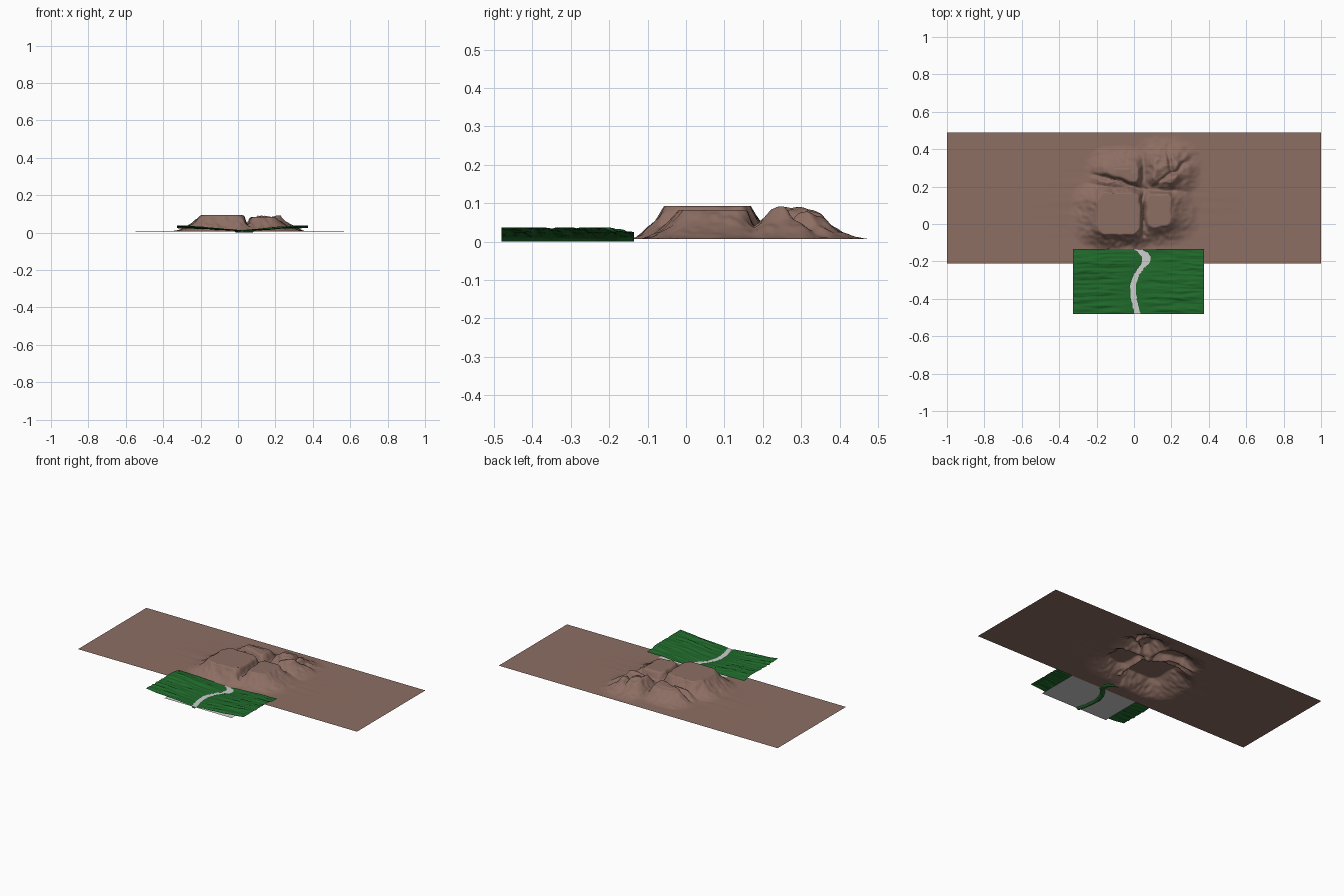
import bpy, bmesh, math
from mathutils import Vector, noise

if "Cube" in bpy.data.objects:
    bpy.data.objects.remove(bpy.data.objects["Cube"])


def material(name, rgb):
    m = bpy.data.materials.new(name)
    m.diffuse_color = (*rgb, 1)
    m.use_nodes = True
    m.node_tree.nodes["Principled BSDF"].inputs["Base Color"].default_value = m.diffuse_color
    return m


BROWN = material("earth brown", (0.266, 0.156, 0.125))
GREEN = material("grass green", (0.014, 0.140, 0.024))
WATER = material("pale water", (0.62, 0.62, 0.62))


def sheet(name, x0, x1, y0, y1, nx, ny, height, mat, warp=1.0):
    """Grid surface with z = height(x, y); warp > 1 packs columns toward the middle."""
    bm = bmesh.new()
    rows = []
    for j in range(ny + 1):
        y = y0 + (y1 - y0) * j / ny
        row = []
        for i in range(nx + 1):
            t = 2 * i / nx - 1
            t = math.copysign(abs(t) ** warp, t)
            x = (x0 + x1) / 2 + t * (x1 - x0) / 2
            row.append(bm.verts.new((x, y, height(x, y))))
        rows.append(row)
    for a, b in zip(rows, rows[1:]):
        for i in range(nx):
            bm.faces.new((a[i], a[i + 1], b[i + 1], b[i])).smooth = True
    me = bpy.data.meshes.new(name)
    bm.to_mesh(me)
    bm.free()
    me.materials.append(mat)
    ob = bpy.data.objects.new(name, me)
    bpy.context.collection.objects.link(ob)
    return ob


def n(x, y, seed=0.0):
    return noise.noise(Vector((x, y, seed)))


def step(a, b, v):
    t = min(1, max(0, (v - a) / (b - a)))
    return t * t * (3 - 2 * t)


# --- mountain: a cluster of flat-topped mesas with eroded flanks ---
BASE = 0.007
# centre x, centre y, half width, half depth, height, flank length x, flank length y
MESAS = [
    (-0.080, 0.055, 0.115, 0.110, 0.086, 0.15, 0.085),
    (0.130, 0.075, 0.065, 0.085, 0.076, 0.16, 0.11),
    (-0.060, 0.270, 0.080, 0.045, 0.070, 0.13, 0.11),
    (0.170, 0.285, 0.060, 0.060, 0.076, 0.14, 0.13),
]
# gullies: start, end, width, depth
GULLIES = [
    ((0.050, -0.06), (0.050, 0.42), 0.016, 0.030),
    ((-0.22, 0.270), (0.050, 0.185), 0.014, 0.035),
    ((0.050, 0.185), (0.200, 0.175), 0.013, 0.025),
    ((0.11, 0.20), (0.32, 0.36), 0.012, 0.022),
    ((0.20, 0.28), (0.18, 0.42), 0.010, 0.018),
]


def segment_distance(x, y, a, b):
    p, a, b = Vector((x, y)), Vector(a), Vector(b)
    t = min(1, max(0, (p - a).dot(b - a) / (b - a).length_squared))
    return (p - a - (b - a) * t).length


def mountain_height(x, y):
    if not (-0.75 < x < 0.75):
        return BASE
    top = 0
    wob = 0.012 * n(x * 14, y * 14) + 0.007 * n(x * 40, y * 40, 3)
    for k, (cx, cy, rx, ry, h, fx, fy) in enumerate(MESAS):
        dx, dy = abs(x - cx), abs(y - cy)
        # octagonal outline, then a concave flank outside it
        ex, ey = max(0, dx - rx * 0.5), max(0, dy - ry * 0.5)
        r = math.hypot(ex / (rx * 0.5), ey / (ry * 0.5))
        if r <= 0:
            top = max(top, h)
            continue
        out = math.hypot(ex, ey) * (1 - 1 / r) if r > 1 else 0
        ca = ex / (math.hypot(ex, ey) + 1e-9)
        flank = fx * ca * ca + fy * (1 - ca * ca)
        d = max(0, out + (wob if out > 0 else 0)) / flank
        z = h * max(0, 1 - d) ** 1.7
        if k > 1:                               # rear hills lean away to the back
            z -= max(0, y - cy) * 0.15 * z / h
        top = max(top, z)
    # carved gullies
    if top > 0.002:
        jx = 0.012 * n(x * 20, y * 20, 7)
        jy = 0.012 * n(x * 20, y * 20, 9)
        for a, b, w, depth in GULLIES:
            d = segment_distance(x + jx, y + jy, a, b) / w
            if d < 3:
                top -= depth * math.exp(-d * d) * min(1, top / 0.06)
        # rough rear right hill
        rough = step(0.02, 0.10, x) * step(0.18, 0.24, y)
        top += rough * 0.014 * n(x * 22, y * 22, 5) * min(1, top / 0.03)
    # faint wind-drawn skirt running out to both sides
    s = max(0, 1 - abs(x - 0.01) / 0.65) * max(0, 1 - abs(y - 0.13) / 0.3)
    skirt = 0.010 * s * s * (1 + 0.8 * n(x * 2, y * 30, 2))
    return BASE + max(top, 0) + skirt * (1 - min(1, max(top, 0) / 0.04))


sheet("mountain_land", -1, 1, -0.21, 0.49, 300, 170, mountain_height, BROWN, 1.5)

# --- river valley ---
RIVER = [(-0.48, 0.018), (-0.44, 0.008), (-0.40, 0.0), (-0.34, -0.006), (-0.28, 0.008),
         (-0.24, 0.035), (-0.21, 0.062), (-0.18, 0.068), (-0.155, 0.052), (-0.135, 0.020)]
WATER_Z = 0.0085


def river_x(y):
    for (ya, xa), (yb, xb) in zip(RIVER, RIVER[1:]):
        if y <= yb:
            return xa + (xb - xa) * step(ya, yb, y) * 0.5 + (xb - xa) * 0.5 * (y - ya) / (yb - ya)
    return RIVER[-1][1]


def valley_height(x, y):
    d = abs(x - river_x(y))
    half = 0.016 + 0.010 * step(-0.26, -0.16, y) + 0.004 * n(x * 30, y * 60, 4)
    if d < half:                                # sunken river bed
        return WATER_Z * step(0.3, 1.0, d / half) * 0.98
    rise = ((d - half) / 0.33) ** 0.85
    crest = 0.026 - 0.010 * step(-0.22, -0.135, y)
    furrow = 0.006 * n(x * 6, y * 45, 1) + 0.003 * n(x * 14, y * 90, 6)
    z = WATER_Z + 0.0015 + crest * rise + furrow * min(1, rise * 2.5)
    return min(0.037, max(WATER_Z + 0.001, z))


sheet("grass_valley", -0.325, 0.375, -0.48, -0.135, 180, 100, valley_height, GREEN)

# --- flat water under the valley, showing through the river bed ---
sheet("river_water", -0.19, 0.29, -0.48, -0.137, 1, 1, lambda x, y: WATER_Z, WATER)
